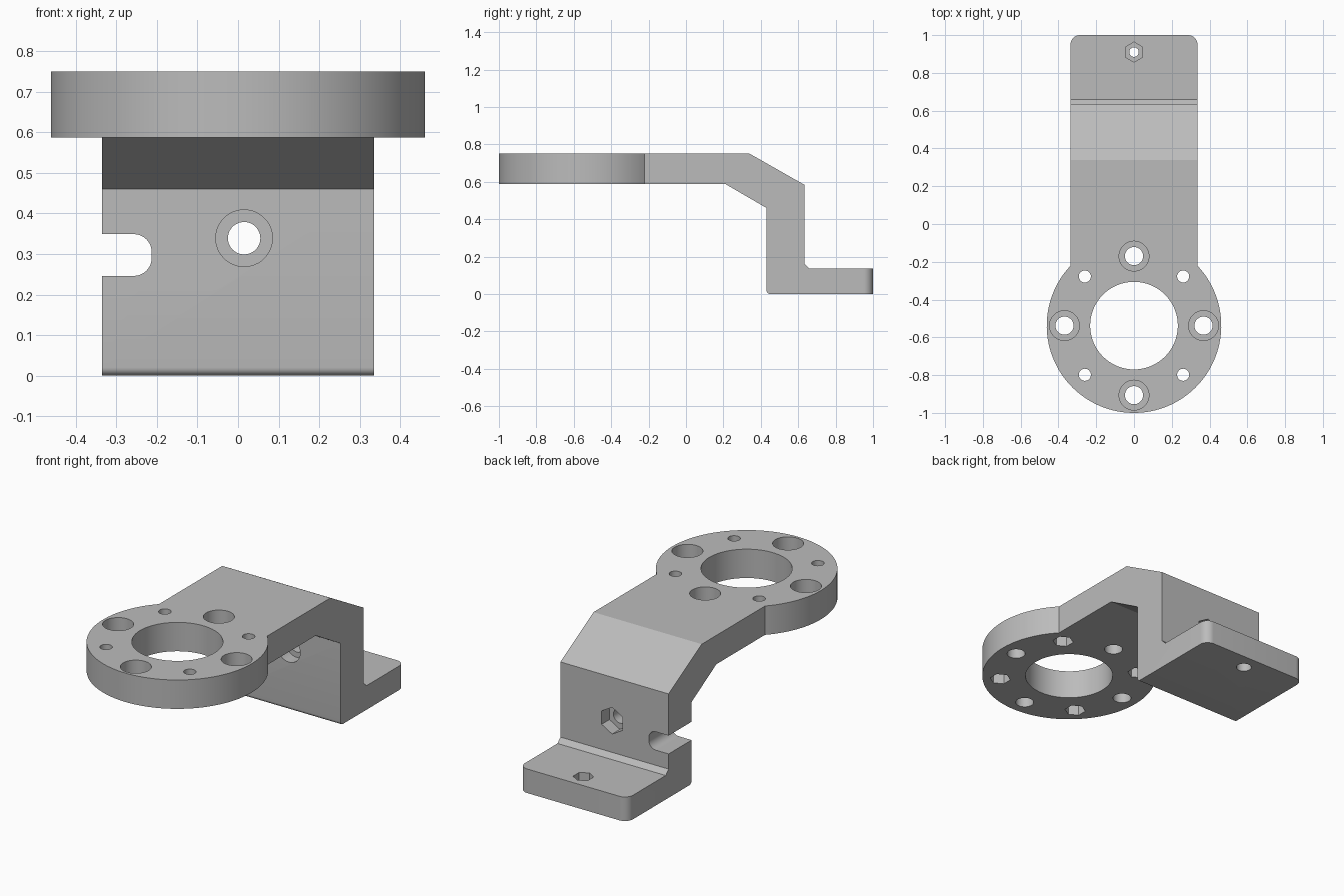
import bpy, bmesh, math
from mathutils import Matrix, Vector

if "Cube" in bpy.data.objects:
    bpy.data.objects.remove(bpy.data.objects["Cube"])

HALF_W, TOP, UNDER = 0.336, 0.75, 0.588   # arm half width, ring top and underside
CY, R = -0.538, 0.462                     # ring centre and radius

grey = bpy.data.materials.new("light grey")
grey.diffuse_color = (0.5, 0.5, 0.5, 1)
grey.use_nodes = True
grey.node_tree.nodes["Principled BSDF"].inputs["Base Color"].default_value = grey.diffuse_color


def arc(cx, cy, r, a0, a1, n):
    return [(cx + r * math.cos(math.radians(a0 + (a1 - a0) * i / n)),
             cy + r * math.sin(math.radians(a0 + (a1 - a0) * i / n))) for i in range(n + 1)]


def prism(name, pts, axis, lo, hi):
    """Extrude a 2D outline along an axis: x uses (y,z), y uses (x,z), z uses (x,y)."""
    place = {'x': lambda p, d: (d, p[0], p[1]),
             'y': lambda p, d: (p[0], d, p[1]),
             'z': lambda p, d: (p[0], p[1], d)}[axis]
    bm = bmesh.new()
    face = bm.faces.new([bm.verts.new(place(p, lo)) for p in pts])
    ext = bmesh.ops.extrude_face_region(bm, geom=[face])
    move = Vector(place((0, 0), hi - lo))
    bmesh.ops.translate(bm, vec=move, verts=[v for v in ext['geom'] if isinstance(v, bmesh.types.BMVert)])
    bmesh.ops.recalc_face_normals(bm, faces=bm.faces)
    mesh = bpy.data.meshes.new(name)
    bm.to_mesh(mesh)
    bm.free()
    ob = bpy.data.objects.new(name, mesh)
    bpy.context.collection.objects.link(ob)
    mesh.materials.append(grey)
    return ob


def boolean(target, tool, op):
    """Apply a boolean and remove the tool."""
    bpy.context.view_layer.objects.active = target
    mod = target.modifiers.new(op, 'BOOLEAN')
    mod.operation, mod.object, mod.solver = op, tool, 'EXACT'
    bpy.ops.object.modifier_apply(modifier=mod.name)
    bpy.data.objects.remove(tool)


def drill(axis, a, b, r, lo, hi, sides=48):
    """Round hole, or a hexagonal nut pocket with a point up."""
    start = 90 if sides == 6 else 0
    pts = arc(a, b, r, start, start + 360, sides)[:-1]
    boolean(bracket, prism("cutter", pts, axis, lo, hi), 'DIFFERENCE')


# side profile of the bent arm, upright wall and foot
profile = [(-1.1, UNDER), (0.21, UNDER), (0.43, 0.46)]
profile += arc(0.45, 0.02, 0.02, 180, 270, 6)
profile += [(1.1, 0), (1.1, 0.135), (0.66, 0.135), (0.634, 0.161),
            (0.634, 0.583), (0.34, TOP), (-1.1, TOP)]
bracket = prism("bracket", profile, 'x', -0.6, 0.6)

# plan outline: round ring end, straight arm, rounded foot corners
a = math.degrees(math.acos(HALF_W / R))
c = 0.05
outline = arc(0, CY, R, 180 - a, 360 + a, 96)
outline += arc(HALF_W - c, 1 - c, c, 0, 90, 10) + arc(c - HALF_W, 1 - c, c, 90, 180, 10)
boolean(bracket, prism("plan_outline", outline, 'z', -0.2, 1), 'INTERSECT')

# ring bore, counterbored holes and nut holes
drill('z', 0, CY, 0.232, 0.5, 0.9, 96)
for i in range(4):
    ang = math.radians(90 * i)
    x, y = 0.368 * math.cos(ang), CY + 0.368 * math.sin(ang)
    drill('z', x, y, 0.048, 0.5, 0.9)
    drill('z', x, y, 0.079, 0.67, 0.9)
    ang += math.radians(45)
    x, y = 0.368 * math.cos(ang), CY + 0.368 * math.sin(ang)
    drill('z', x, y, 0.032, 0.5, 0.9, 32)
    drill('z', x, y, 0.055, 0.5, 0.65, 6)

# wall hole: counterbore in front, nut pocket behind
drill('y', 0.015, 0.339, 0.04, 0.3, 0.8)
drill('y', 0.015, 0.339, 0.07, 0.3, 0.5)
drill('y', 0.015, 0.339, 0.075, 0.565, 0.8, 6)

# foot hole: nut pocket above, wider hole below
drill('z', 0, 0.91, 0.025, -0.1, 0.3)
drill('z', 0, 0.91, 0.053, 0.085, 0.3, 6)
drill('z', 0, 0.91, 0.04, -0.1, 0.05)

# rounded cable slot in the left edge of the wall
slot = [(-0.5, 0.246)] + arc(-0.257, 0.29, 0.044, 270, 360, 10)
slot += arc(-0.257, 0.305, 0.044, 0, 90, 10) + [(-0.5, 0.349)]
boolean(bracket, prism("slot_cutter", slot, 'y', 0.3, 0.8), 'DIFFERENCE')

# smooth the round walls, keep edges sharp
bpy.ops.object.select_all(action='DESELECT')
bracket.select_set(True)
bpy.context.view_layer.objects.active = bracket
bpy.ops.object.shade_smooth_by_angle(angle=math.radians(25))
